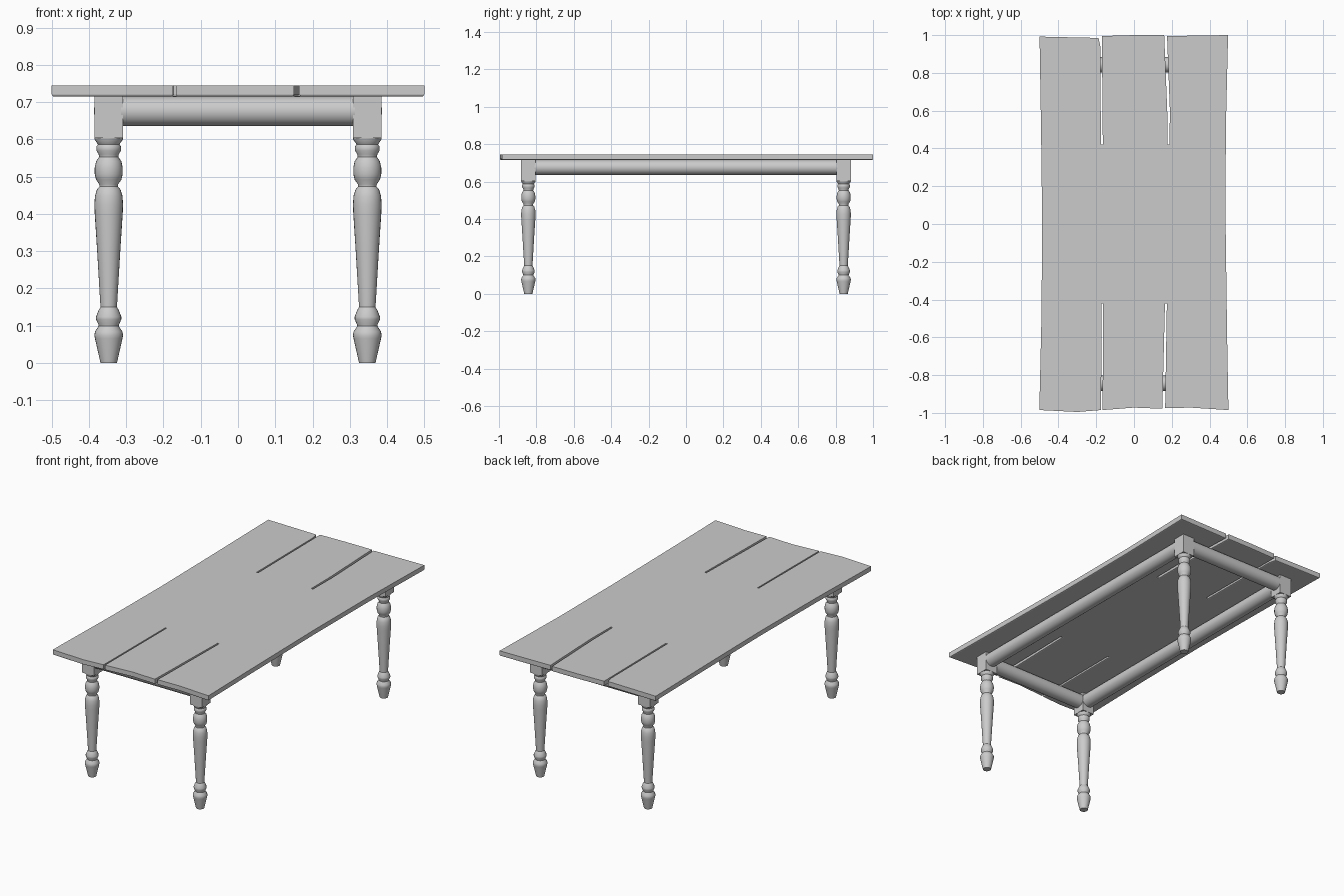
import bpy, bmesh, math
from mathutils import Matrix, Vector

if "Cube" in bpy.data.objects:
    bpy.data.objects.remove(bpy.data.objects["Cube"], do_unlink=True)

GREY = (0.6, 0.6, 0.6, 1)
mat = bpy.data.materials.new("plain_grey_wood")
mat.use_nodes = True
mat.diffuse_color = GREY
mat.node_tree.nodes["Principled BSDF"].inputs["Base Color"].default_value = GREY


def finish(bm, name, smooth=True):
    bmesh.ops.recalc_face_normals(bm, faces=bm.faces)
    me = bpy.data.meshes.new(name)
    bm.to_mesh(me)
    bm.free()
    me.materials.append(mat)
    ob = bpy.data.objects.new(name, me)
    bpy.context.collection.objects.link(ob)
    if smooth:
        bpy.ops.object.select_all(action='DESELECT')
        ob.select_set(True)
        bpy.context.view_layer.objects.active = ob
        bpy.ops.object.shade_smooth_by_angle(angle=math.radians(35))
    return ob


# Tabletop: worn outline with four splits running in from the ends
TOP, BOTTOM = 0.745, 0.715
front = [(-0.5, -0.985), (-0.3, -0.995), (-0.174, -0.985),
         (-0.172, -0.42), (-0.164, -0.42), (-0.166, -0.985),
         (0, -0.972), (0.15, -0.978), (0.164, -0.42), (0.174, -0.42),
         (0.165, -0.975), (0.3, -0.972), (0.5, -0.985)]
right_side = [(0.493, -0.6), (0.485, 0), (0.486, 0.5)]
back = [(0.498, 1), (0.175, 0.995), (0.19, 0.6), (0.188, 0.42), (0.177, 0.42),
        (0.176, 0.6), (0.16, 1), (0, 1), (-0.17, 0.995), (-0.165, 0.42),
        (-0.175, 0.42), (-0.178, 0.94), (-0.188, 0.985), (-0.5, 0.992)]
left_side = [(-0.492, 0.5), (-0.486, 0), (-0.49, -0.5), (-0.5, -0.93)]

bm = bmesh.new()
outline = [bm.verts.new((x, y, TOP)) for x, y in front + right_side + back + left_side]
face = bm.faces.new(outline)
ext = bmesh.ops.extrude_face_region(bm, geom=[face], use_keep_orig=True)
low = [g for g in ext["geom"] if isinstance(g, bmesh.types.BMVert)]
bmesh.ops.translate(bm, verts=low, vec=(0, 0, BOTTOM - TOP))
bmesh.ops.recalc_face_normals(bm, faces=bm.faces)
rim = [e for e in bm.edges if all(v.co.z < BOTTOM + 0.001 for v in e.verts)]
bmesh.ops.bevel(bm, geom=rim, offset=0.006, segments=2, profile=0.5, affect='EDGES')
finish(bm, "tabletop", smooth=False)

# Turned legs with square blocks on top
LEG_X, LEG_Y, HALF = 0.347, 0.843, 0.0385
profile = [(0.022, 0), (0.037, 0.066), (0.0385, 0.074), (0.037, 0.084),
           (0.027, 0.099), (0.028, 0.104), (0.034, 0.117), (0.034, 0.124),
           (0.027, 0.142), (0.022, 0.15), (0.023, 0.165), (0.031, 0.3),
           (0.0375, 0.4), (0.0385, 0.425), (0.037, 0.448), (0.032, 0.465),
           (0.025, 0.473), (0.025, 0.479), (0.034, 0.492), (0.0375, 0.507),
           (0.0375, 0.524), (0.034, 0.541), (0.026, 0.553), (0.027, 0.56),
           (0.033, 0.57), (0.033, 0.581), (0.029, 0.587), (0.038, 0.6),
           (0.0385, 0.606)]


def turned_leg(name, x, y, sides=24):
    bm = bmesh.new()
    rings = []
    for r, z in profile:
        rings.append([bm.verts.new((x + r * math.cos(a), y + r * math.sin(a), z))
                      for a in (2 * math.pi * i / sides for i in range(sides))])
    for a, b in zip(rings, rings[1:]):
        for i in range(sides):
            j = (i + 1) % sides
            bm.faces.new((a[i], a[j], b[j], b[i]))
    bm.faces.new(rings[0][::-1])
    bm.faces.new(rings[-1])
    finish(bm, name)


def block(name, x, y, z0, z1):
    bm = bmesh.new()
    bmesh.ops.create_cube(bm, size=1, matrix=Matrix.Translation((x, y, (z0 + z1) / 2))
                          @ Matrix.Diagonal((2 * HALF, 2 * HALF, z1 - z0, 1)))
    finish(bm, name, smooth=False)


for ny, sy in (("front", -1), ("back", 1)):
    for nx, sx in (("right", -1), ("left", 1)):
        turned_leg(f"{ny}_{nx}_leg", sx * LEG_X, sy * LEG_Y)
        block(f"{ny}_{nx}_leg_block", sx * LEG_X, sy * LEG_Y, 0.604, BOTTOM)


# Round rails between the blocks
def rail(name, centre, axis, length):
    bm = bmesh.new()
    rot = Vector((0, 0, 1)).rotation_difference(Vector(axis)).to_matrix().to_4x4()
    bmesh.ops.create_cone(bm, cap_ends=True, segments=32, radius1=0.04, radius2=0.04,
                          depth=length, matrix=Matrix.Translation(centre) @ rot)
    finish(bm, name)


RAIL_Z = 0.676
for s, ny, nx in ((-1, "front", "right"), (1, "back", "left")):
    rail(f"{ny}_rail", (0, s * LEG_Y, RAIL_Z), (1, 0, 0), 2 * (LEG_X - HALF) + 0.01)
    rail(f"{nx}_rail", (s * LEG_X, 0, RAIL_Z), (0, 1, 0), 2 * (LEG_Y - HALF) + 0.01)
